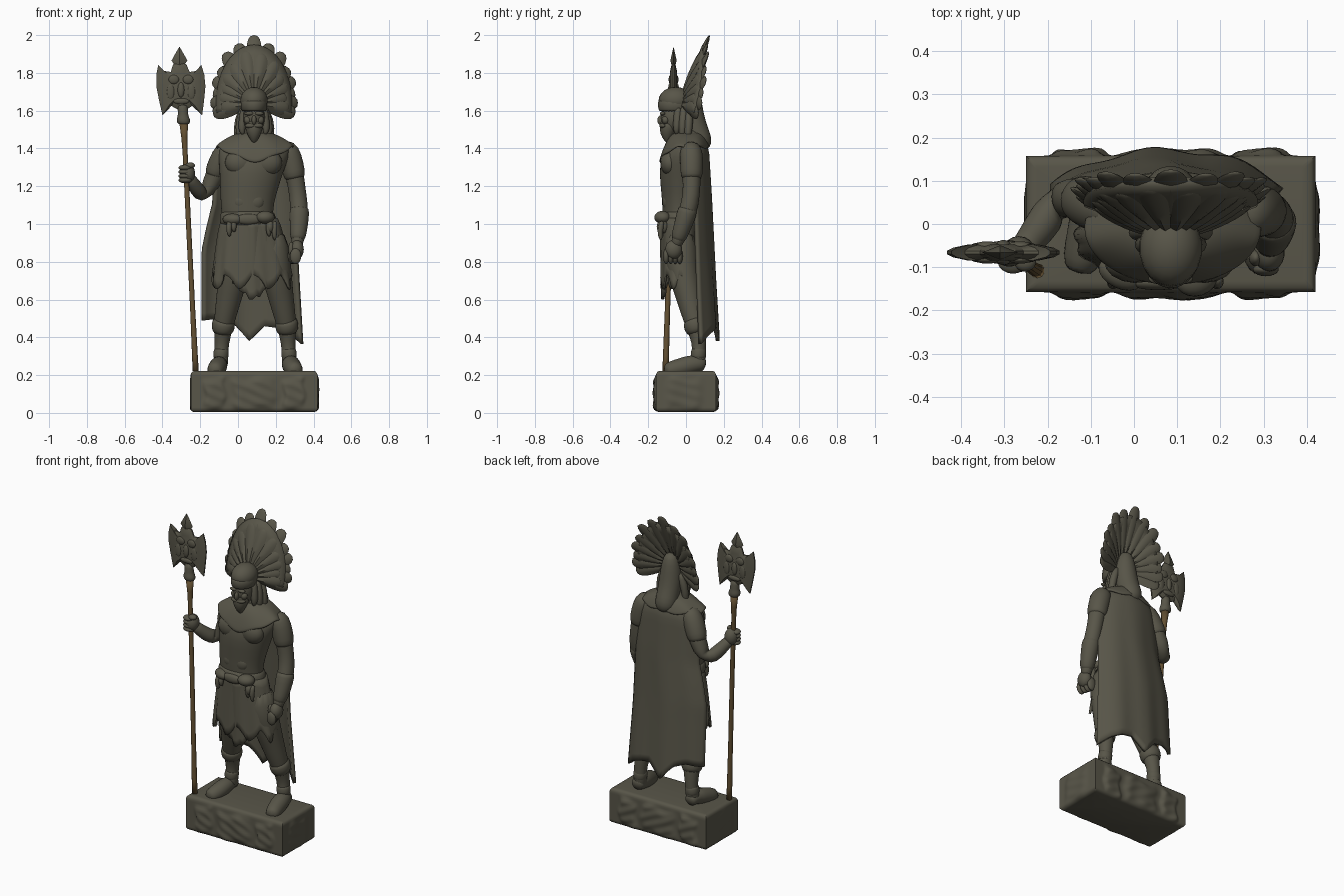
import bpy, bmesh, math
from math import sin, cos, pi, radians, exp
from mathutils import Vector, Matrix

CX = 0.085  # body centre line


def material(name, col):
    m = bpy.data.materials.new(name)
    m.diffuse_color = (*col, 1)
    return m


STONE = material("olive stone", (0.098, 0.092, 0.066))
WOOD = material("brown wood", (0.125, 0.080, 0.032))


def finish(name, bm, mat=STONE, sub=0, solid=0, angle=50):
    bmesh.ops.recalc_face_normals(bm, faces=bm.faces)
    me = bpy.data.meshes.new(name)
    bm.to_mesh(me)
    bm.free()
    me.materials.append(mat)
    o = bpy.data.objects.new(name, me)
    bpy.context.collection.objects.link(o)
    bpy.ops.object.select_all(action='DESELECT')
    o.select_set(True)
    bpy.context.view_layer.objects.active = o
    bpy.ops.object.shade_smooth_by_angle(angle=radians(angle))
    if solid:
        s = o.modifiers.new("solid", 'SOLIDIFY')
        s.thickness, s.offset = solid, 0
    if sub:
        s = o.modifiers.new("sub", 'SUBSURF')
        s.levels = s.render_levels = sub
    return o


def bridge(bm, rings, caps=True):
    vs = [[bm.verts.new(p) for p in r] for r in rings]
    n = len(vs[0])
    for a, b in zip(vs, vs[1:]):
        for i in range(n):
            bm.faces.new((a[i], a[(i + 1) % n], b[(i + 1) % n], b[i]))
    if caps:
        bm.faces.new(vs[0])
        bm.faces.new(vs[-1])


def loft(name, secs, n=20, mat=STONE, sub=1):
    """Horizontal elliptical sections: x, y, z, rx, ry."""
    bm = bmesh.new()
    bridge(bm, [[(x + rx * cos(2 * pi * i / n), y + ry * sin(2 * pi * i / n), z)
                 for i in range(n)] for x, y, z, rx, ry in secs])
    return finish(name, bm, mat, sub, angle=180)


def tube(name, pts, n=12, mat=STONE, sub=1):
    """Round sections along a path: x, y, z, radius."""
    P = [Vector(p[:3]) for p in pts]
    rings = []
    for k, p in enumerate(P):
        d = (P[min(k + 1, len(P) - 1)] - P[max(k - 1, 0)]).normalized()
        u = d.cross(Vector((0.31, 1, 0.11))).normalized()
        w = d.cross(u)
        rings.append([p + pts[k][3] * (u * cos(2 * pi * i / n) + w * sin(2 * pi * i / n))
                      for i in range(n)])
    bm = bmesh.new()
    bridge(bm, rings)
    return finish(name, bm, mat, sub, angle=180)


def sheet(name, rows, solid):
    bm = bmesh.new()
    vs = [[bm.verts.new(p) for p in r] for r in rows]
    for a, b in zip(vs, vs[1:]):
        for i in range(len(a) - 1):
            bm.faces.new((a[i], a[i + 1], b[i + 1], b[i]))
    return finish(name, bm, solid=solid, angle=70)


def balls(name, items, mat=STONE):
    """Ellipsoids: (location, radii, rotation about z in degrees)."""
    bm = bmesh.new()
    for loc, rad, rot in items:
        M = Matrix.Translation(loc) @ Matrix.Rotation(radians(rot), 4, 'Z') @ Matrix.Diagonal((*rad, 1))
        bmesh.ops.create_uvsphere(bm, u_segments=18, v_segments=12, radius=1, matrix=M)
    return finish(name, bm, mat, angle=180)


def lerp(tab, t):
    for (a, va), (b, vb) in zip(tab, tab[1:]):
        if t <= b:
            return va + (vb - va) * max(0, (t - a)) / (b - a)
    return tab[-1][1]


# Plinth: rounded block whose sides carry rough raised stone patches
bm = bmesh.new()
rings = []
levels = [(.004, .02), (.008, .008)] + [(.018 + .0115 * k, 0) for k in range(17)] + [(.212, .003), (.22, .01), (.222, .025)]
for z, inset in levels:
    hx, hy = .335 - inset, .158 - inset
    corners = [(-hx, -hy), (hx, -hy), (hx, hy), (-hx, hy)]
    ring = []
    for k in range(4):
        (x0, y0), (x1, y1) = corners[k], corners[(k + 1) % 4]
        n = 80 if k % 2 == 0 else 40
        for i in range(n):
            x, y = x0 + (x1 - x0) * i / n, y0 + (y1 - y0) * i / n
            up = exp(-((z - .1 - .012 * sin(x * 31 + y * 40)) / .08) ** 8)
            rough = .7 + .3 * sin(x * 47 + z * 60) * cos(z * 45 + y * 30)
            if k % 2 == 0:
                b = max(exp(-((x - c + .008 * sin(z * 50)) / w) ** 8) for c, w in ((-.21, .055), (0, .11), (.21, .055)))
                y += (1 if y > 0 else -1) * .019 * b * up * rough
            else:
                x += (1 if x > 0 else -.5) * .012 * exp(-((y + .01) / .09) ** 6) * up * rough
            ring.append((CX + x, y, z))
    rings.append(ring)
bridge(bm, rings)
finish("plinth", bm, angle=60)

# Legs, cuffs and shoes
for s, side in ((-1, "left"), (1, "right")):
    X = lambda d: 0.09 + s * d
    tube(side + "_leg", [(X(.08), -.03, .98, .09), (X(.105), -.028, .78, .09), (X(.132), .01, .64, .072),
                         (X(.152), .03, .54, .062), (X(.17), .055, .45, .052), (X(.175), .07, .37, .038),
                         (X(.18), .068, .30, .037), (X(.183), .06, .23, .046)], 14)
    tube(side + "_boot_cuff", [(X(.16), .038, .50, .056), (X(.167), .047, .475, .064),
                               (X(.17), .055, .44, .062), (X(.173), .062, .415, .046)], 14)
    tube(side + "_ankle_wrap", [(X(.177), .067, .345, .037), (X(.179), .067, .325, .042),
                                (X(.181), .066, .30, .042), (X(.182), .065, .28, .038)], 14)
    tube(side + "_shoe", [(X(.182), .105, .25, .03), (X(.184), .08, .26, .045), (X(.19), .03, .258, .053),
                          (X(.198), -.03, .24, .05), (X(.21), -.08, .228, .047), (X(.218), -.115, .222, .032)], 14)

# Torso with neck and chest muscles
loft("torso", [(.06, -.03, .96, .14, .09), (.045, -.035, 1.07, .135, .09), (.055, -.03, 1.16, .15, .1),
               (.07, -.025, 1.27, .168, .118), (.085, -.015, 1.36, .19, .118), (.09, .01, 1.42, .19, .092),
               (.09, .025, 1.455, .13, .075), (CX, .01, 1.485, .065, .06), (CX, -.01, 1.56, .05, .05)], 24)
balls("chest_muscles", [((.02, -.075, 1.325), (.09, .06, .075), 12), ((.145, -.075, 1.325), (.09, .06, .075), -12)]
      + [((.056 + s * .035, -.097, z), (.05, .029, .05), 0) for s in (-1, 1) for z in (1.12, 1.2)])

# Collar cloth with a pointed front
bm = bmesh.new()
N = 40
rings = []
for t in range(8):
    f = t / 7
    ring = []
    for i in range(N):
        a = 2 * pi * i / N
        front = max(0, -sin(a)) ** 3
        z = 1.48 - .05 * f - f ** 2 * (.025 + .075 * front + .008 * sin(a * 7))
        ring.append((.09 + (.065 + .14 * f ** .8) * cos(a),
                     .01 - .02 * f + (.062 + .066 * f ** .8) * sin(a), z))
    rings.append(ring)
bridge(bm, rings, False)
finish("collar_cloth", bm, sub=1, solid=0.014, angle=180)

# Relaxed arm with sleeve, bracer and closed hand
tube("relaxed_arm", [(.25, .02, 1.41, .045), (.278, .025, 1.37, .056), (.30, .03, 1.26, .05),
                     (.318, .03, 1.15, .046), (.325, .01, 1.07, .05), (.322, -.02, .97, .042),
                     (.315, -.045, .91, .033), (.312, -.055, .88, .03)], 14)
tube("relaxed_sleeve", [(.235, .02, 1.42, .045), (.268, .028, 1.385, .064), (.289, .03, 1.31, .062),
                        (.300, .03, 1.25, .06), (.303, .03, 1.235, .045)], 14)
tube("bracer", [(.326, .012, 1.09, .046), (.325, .008, 1.07, .056), (.322, -.02, .98, .048),
                (.316, -.04, .925, .042), (.315, -.045, .91, .03)], 14)
balls("relaxed_hand", [((.313, -.065, .865), (.036, .045, .05), 0)]
      + [((.305 - .006 * k, -.105 + .024 * k, .83), (.03, .016, .042), 0) for k in range(4)]
      + [((.282, -.078, .865), (.016, .02, .04), 0)])

# Raised arm with sleeve and gripping hand
tube("raised_arm", [(-.05, .03, 1.40, .05), (-.085, .045, 1.35, .055), (-.125, .06, 1.25, .05),
                    (-.165, .06, 1.17, .046), (-.19, .035, 1.155, .047), (-.215, -.005, 1.18, .042),
                    (-.245, -.045, 1.225, .034), (-.265, -.065, 1.255, .032)], 14)
tube("raised_sleeve", [(-.03, .03, 1.42, .045), (-.065, .035, 1.385, .064), (-.098, .048, 1.32, .063),
                       (-.122, .058, 1.265, .058), (-.125, .06, 1.25, .045)], 14)
balls("gripping_hand", [((-.267, -.07, 1.268), (.04, .042, .052), 0)]
      + [((-.28, -.085, 1.232 + .022 * k), (.036, .03, .016), 0) for k in range(4)]
      + [((-.252, -.088, 1.31), (.025, .022, .016), 0)])

# Pleated skirt with ragged hem
bm = bmesh.new()
N = 72
rings = []
for t in range(9):
    f = t / 8
    ring = []
    for i in range(N):
        a = 2 * pi * i / N
        hem = 0.655 + 0.075 * abs(((i / 9) % 1) * 2 - 1) + 0.02 * sin(i * 0.7)
        k = 1 + 0.03 * f * sin(a * 13)
        ring.append((.062 + .012 * f + (.142 + .063 * f ** .7) * k * cos(a),
                     -.032 - .002 * f + (.092 + .004 * f) * k * sin(a), 1.03 + (hem - 1.03) * f))
    rings.append(ring)
bridge(bm, rings, False)
finish("skirt", bm, solid=0.012, angle=60)

# Pointed front cloth hanging over the skirt
rows = []
us = [i / 6 - 1 for i in range(13)]
for t in range(11):
    f = t / 10
    rows.append([(.078 + u * (.075 + .03 * f), -.13 + .01 * f - .005 * cos(u * 7) + .025 * u * u,
                  1.02 + (.60 + .09 * abs(u) ** 1.2 + .012 * sin(u * 13) - 1.02) * f) for u in us])
sheet("front_cloth", rows, .012)

# Belt, draped knots and hanging tassels
loft("belt", [(.055, -.033, .985, .13, .085), (.055, -.033, .995, .152, .106), (.052, -.034, 1.03, .152, .108),
              (.05, -.034, 1.065, .142, .1), (.05, -.034, 1.072, .12, .08)], 24)
balls("belt_knots", [((-.03, -.115, 1.025), (.055, .035, .03), -25), ((.145, -.125, 1.035), (.05, .042, .034), 20),
                     ((.17, -.125, .985), (.022, .03, .035), 0), ((.055, -.135, 1.025), (.07, .018, .028), 0)])
for x, z in ((-.045, .93), (-.02, .955), (.165, .93), (.195, .91)):
    tube("belt_tassel", [(x, -.125, 1.02, .016), (x - .004, -.14, (z + 1.02) / 2, .018), (x, -.132, z, .009)], 8)

# Long cape wrapping round the back, with soft folds and pointed hem
HEM = [(0, .49), (.17, .50), (.32, .47), (.47, .38), (.62, .46), (.75, .45), (.88, .42), (1, .365)]
rows = []
for t in range(25):
    f = t / 24
    row = []
    for i in range(33):
        u = i / 32
        e = abs(2 * u - 1)
        top = 1.455 - .045 * e * e
        z = top + (lerp(HEM, u) - top) * f
        xl = lerp([(0, -.10), (.06, -.12), (.33, -.13), (.47, -.162), (.6, -.187), (1, -.188)], f)
        xr = lerp([(0, .27), (.06, .29), (.25, .305), (.6, .315), (1, .34)], f)
        y = lerp([(0, .075), (.05, .11), (.3, .125), (.7, .145), (1, .162)], f) - (.075 + .005 * f) * e ** 2.3
        row.append((xl + (xr - xl) * u, y + (.001 + .006 * f) * sin(u * 17 - .8 + 1.2 * f), z))
    rows.append(row)
sheet("cape", rows, .02)

# Head: face, brow, nose, moustache, beard and hair
balls("face", [((CX, -.06, 1.565), (.058, .075, .085), 0), ((CX, -.132, 1.55), (.013, .02, .026), 0)]
      + [((CX + s * .024, -.122, 1.585), (.028, .016, .011), -s * 12) for s in (-1, 1)]
      + [((CX + s * .032, -.108, 1.55), (.022, .02, .022), 0) for s in (-1, 1)]
      + [((CX + s * .022, -.125, 1.52), (.028, .014, .012), s * 20) for s in (-1, 1)])
tube("beard", [(CX, -.085, 1.55, .05), (CX, -.095, 1.51, .05), (CX, -.1, 1.475, .038),
               (CX, -.098, 1.445, .02), (CX, -.092, 1.425, .006)], 12)
for s in (-1, 1):
    for d, y, z in ((.055, -.04, 1.47), (.07, -.01, 1.45), (.08, .02, 1.43)):
        tube("hair_lock", [(CX + s * .05, y, 1.63, .022), (CX + s * (d + .003), y - .005, 1.55, .026),
                           (CX + s * (d + .012), y - .01, z + .03, .021), (CX + s * (d + .002), y - .01, z, .008)], 8)
tube("back_hair", [(CX, .03, 1.74, .03), (CX, .025, 1.68, .055), (CX, .025, 1.58, .07), (CX, .05, 1.50, .066),
                   (CX, .07, 1.45, .068), (CX, .08, 1.41, .06), (CX, .085, 1.385, .03)], 16)

# Headdress cap and brow band
balls("headdress_cap", [((CX, -.055, 1.655), (.073, .09, .07), 0)])
loft("brow_band", [(CX, -.06, 1.595, .06, .078), (CX, -.06, 1.60, .069, .087), (CX, -.06, 1.65, .074, .092),
                   (CX, -.06, 1.66, .06, .08)], 24)


# Feather fan: points on a tilted bowl, used for the backing and the feather layers
def fan_point(th, f):
    c, s = cos(th), sin(th)
    L = f / math.hypot(c / .365, s / .232)
    return Vector((CX + L * s, -.028 + (.148 - .055 * (th / 1.8) ** 2) * f, 1.635 + L * c))


def feathers(name, count, spread, length, width, lift):
    bm = bmesh.new()
    for k in range(count):
        th = radians(spread) * (2 * k / (count - 1) - 1)
        base = fan_point(th, .12) + Vector((0, lift, 0))
        tip = fan_point(th, length * (1 if k % 2 else .95)) + Vector((0, lift, 0))
        d = (tip - base).normalized()
        nrm = (Vector((0, -1, 0)) + .35 * Vector((-sin(th), 0, -cos(th)))).normalized()
        w = d.cross(nrm).normalized()
        nrm = w.cross(d)
        half = (tip - base).length / 2
        for v in bmesh.ops.create_uvsphere(bm, u_segments=12, v_segments=12, radius=1)["verts"]:
            x, y, z = v.co
            blunt = max(.02, 1 - z * z) ** -.12
            v.co = ((base + tip) / 2 + w * (x * blunt * width * (.72 + .36 * z))
                    + nrm * (.014 * y * (1.3 - abs(x))) + d * (z * half))
    return finish(name, bm, angle=55)


feathers("back_feathers", 15, 103, 1.0, .05, .004)
feathers("front_feathers", 12, 98, .8, .046, -.008)
sheet("feather_backing", [[fan_point(radians(104) * (i / 16 - 1), .1 + .15 * t) for i in range(33)]
                          for t in range(6)], .024)

# Staff shaft
tube("staff_shaft", [(-.224, -.108, .222, .017), (-.228, -.106, .30, .016), (-.24, -.098, .55, .014),
                     (-.262, -.083, 1.0, .014), (-.28, -.073, 1.38, .014), (-.284, -.07, 1.46, .017),
                     (-.287, -.068, 1.53, .024)], 10, WOOD, 0)

# Staff head: collar, double blade, spear tip and relief
loft("staff_collar", [(-.286, -.068, 1.525, .022, .022), (-.288, -.068, 1.535, .037, .032),
                      (-.29, -.068, 1.56, .037, .032), (-.291, -.068, 1.575, .024, .024),
                      (-.293, -.068, 1.64, .034, .028)], 14)
half = [(.0, 1.855), (.035, 1.845), (.05, 1.805), (.085, 1.81), (.114, 1.842), (.127, 1.79), (.13, 1.73),
        (.12, 1.66), (.105, 1.575), (.08, 1.6), (.055, 1.625), (.03, 1.61), (.0, 1.605)]
outline = half + [(-x, z) for x, z in half[-2:0:-1]]
bm = bmesh.new()
mid = [Vector((-.302 + x - .05 * (z - 1.72), -.066, z)) for x, z in outline]
hub = Vector((-.302, -.066, 1.725))
lay = lambda f, y: [hub + (p - hub) * f + Vector((0, y, 0)) for p in mid]
bridge(bm, [lay(.65, -.018), lay(.9, -.011), lay(1, -.004), lay(1, .004), lay(.9, .011), lay(.65, .018)])
finish("staff_blade", bm, angle=30)
bm = bmesh.new()
bridge(bm, [[(-.31 + r * cos(i * pi / 2), -.066 + .4 * r * sin(i * pi / 2), z) for i in range(4)]
            for r, z in ((.022, 1.82), (.028, 1.845), (.042, 1.865), (.02, 1.905), (.001, 1.937))])
finish("staff_spear_tip", bm, angle=30)
relief = []
for sy in (-1, 1):
    y = -.066 + sy * .016
    relief += [((-.302 + s * .038, y, 1.765), (.028, .01, .024), 0) for s in (-1, 1)]
    relief += [((-.302, y, 1.71), (.018, .013, .04), 0), ((-.30, y, 1.65), (.042, .011, .016), 0)]
    relief += [((-.302 + s * .055, y, 1.70), (.02, .007, .04), 0) for s in (-1, 1)]
balls("staff_relief", relief)
